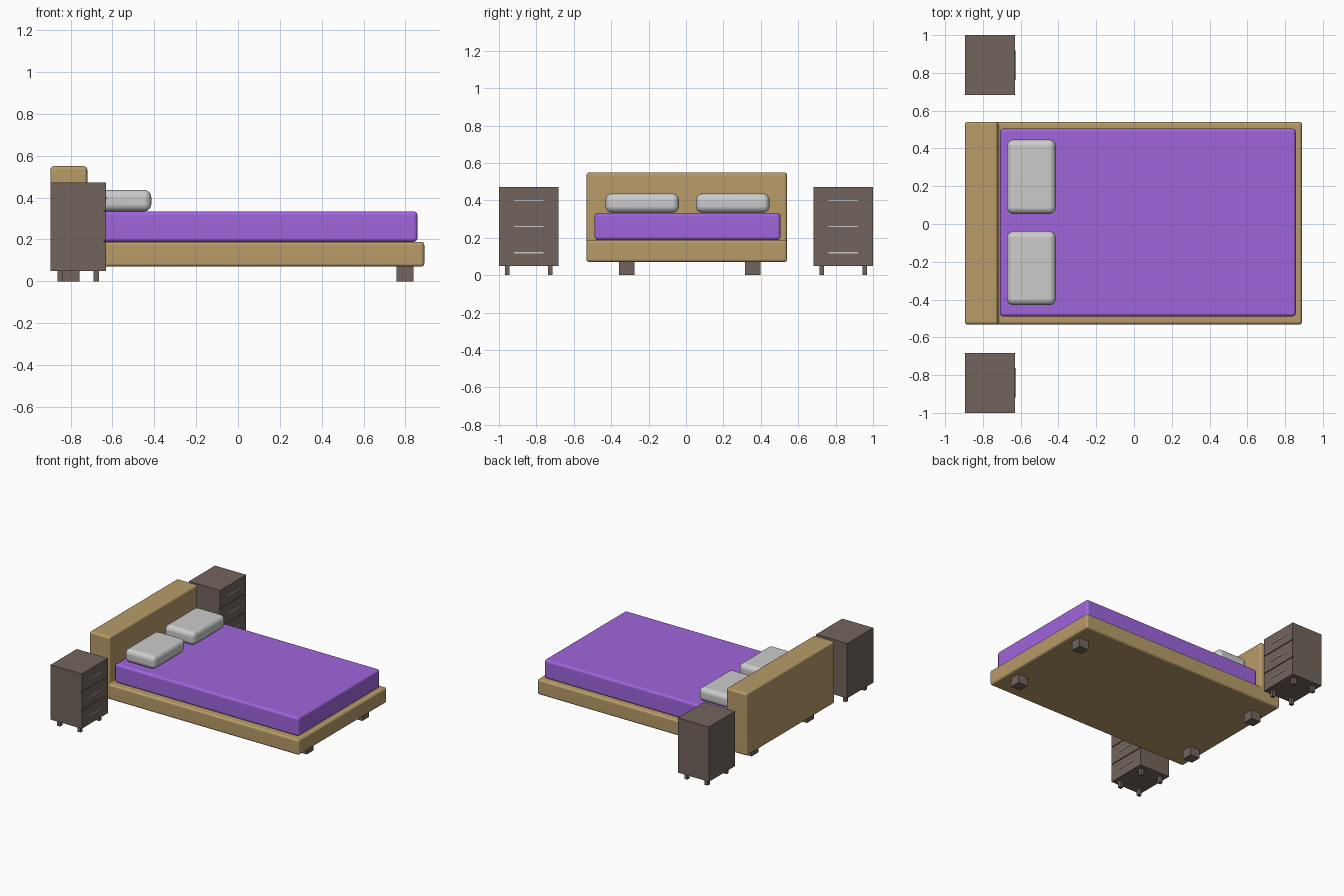
import bpy, bmesh

if "Cube" in bpy.data.objects:
    bpy.data.objects.remove(bpy.data.objects["Cube"])


def material(name, rgb):
    m = bpy.data.materials.new(name)
    m.diffuse_color = (*rgb, 1)
    m.use_nodes = True
    m.node_tree.nodes["Principled BSDF"].inputs["Base Color"].default_value = m.diffuse_color
    return m


TAN = material("tan_wood", (0.48, 0.33, 0.14))
PURPLE = material("purple_fabric", (0.35, 0.13, 0.72))
BROWN = material("dark_wood", (0.17, 0.13, 0.107))
STEEL = material("handle_metal", (0.6, 0.58, 0.56))


def extrude_profile(name, profile, y0, y1, mat=None, radius=0, segments=4):
    """Extrude an xz outline along y, optionally rounding every edge."""
    bm = bmesh.new()
    face = bm.faces.new([bm.verts.new((x, y0, z)) for x, z in profile])
    out = bmesh.ops.extrude_face_region(bm, geom=[face])
    verts = [v for v in out["geom"] if isinstance(v, bmesh.types.BMVert)]
    bmesh.ops.translate(bm, verts=verts, vec=(0, y1 - y0, 0))
    bmesh.ops.recalc_face_normals(bm, faces=bm.faces)
    if radius:
        bmesh.ops.bevel(bm, geom=bm.edges[:], offset=radius, segments=segments,
                        profile=0.5, affect='EDGES')
        for f in bm.faces:
            f.smooth = True
    mesh = bpy.data.meshes.new(name)
    bm.to_mesh(mesh)
    bm.free()
    ob = bpy.data.objects.new(name, mesh)
    bpy.context.collection.objects.link(ob)
    if mat:
        mesh.materials.append(mat)
    if radius:
        ob.modifiers.new("flat_face_normals", 'WEIGHTED_NORMAL')
    return ob


def box(name, x, y, z, mat=None, radius=0, segments=4):
    outline = [(x[0], z[0]), (x[1], z[0]), (x[1], z[1]), (x[0], z[1])]
    return extrude_profile(name, outline, y[0], y[1], mat, radius, segments)


# Bed frame: base and headboard as one L-shaped profile
extrude_profile("bed_frame",
                [(-0.896, 0.07), (0.89, 0.07), (0.89, 0.189), (-0.72, 0.189),
                 (-0.72, 0.55), (-0.896, 0.55)],
                -0.532, 0.541, TAN, 0.016)

# Mattress
box("mattress", (-0.71, 0.857), (-0.489, 0.505), (0.189, 0.334), PURPLE, 0.018)

# Pillows
for side, y in (("right", (-0.43, -0.038)), ("left", (0.053, 0.447))):
    box("pillow_" + side, (-0.672, -0.414), y, (0.334, 0.437), None, 0.036, 6)

# Bed legs
for end, x in (("head", -0.797), ("foot", 0.797)):
    for side, y in (("right", -0.317), ("left", 0.357)):
        box(f"bed_leg_{end}_{side}", (x - 0.041, x + 0.041),
            (y - 0.041, y + 0.041), (0, 0.075), BROWN)

# Nightstands: body with drawer grooves on the +x face, handles and legs
BACK, FRONT, GROOVE = -0.896, -0.631, -0.639
for side, cy in (("right", -0.841), ("left", 0.841)):
    outline = [(BACK, 0.05), (FRONT, 0.05)]
    for z in (0.191, 0.333):
        outline += [(FRONT, z - 0.003), (GROOVE, z - 0.003),
                    (GROOVE, z + 0.003), (FRONT, z + 0.003)]
    outline += [(FRONT, 0.472), (BACK, 0.472)]
    extrude_profile("nightstand_" + side, outline, cy - 0.159, cy + 0.159, BROWN)
    for i, z in enumerate((0.12, 0.26, 0.4)):
        box(f"drawer_handle_{side}_{i + 1}", (FRONT - 0.002, FRONT + 0.005),
            (cy - 0.078, cy + 0.078), (z - 0.003, z + 0.003), STEEL)
    for end, x in (("back", -0.85), ("front", -0.677)):
        for k, dy in enumerate((-0.115, 0.115)):
            box(f"nightstand_leg_{side}_{end}_{k + 1}", (x - 0.013, x + 0.013),
                (cy + dy - 0.013, cy + dy + 0.013), (0, 0.051), BROWN)
